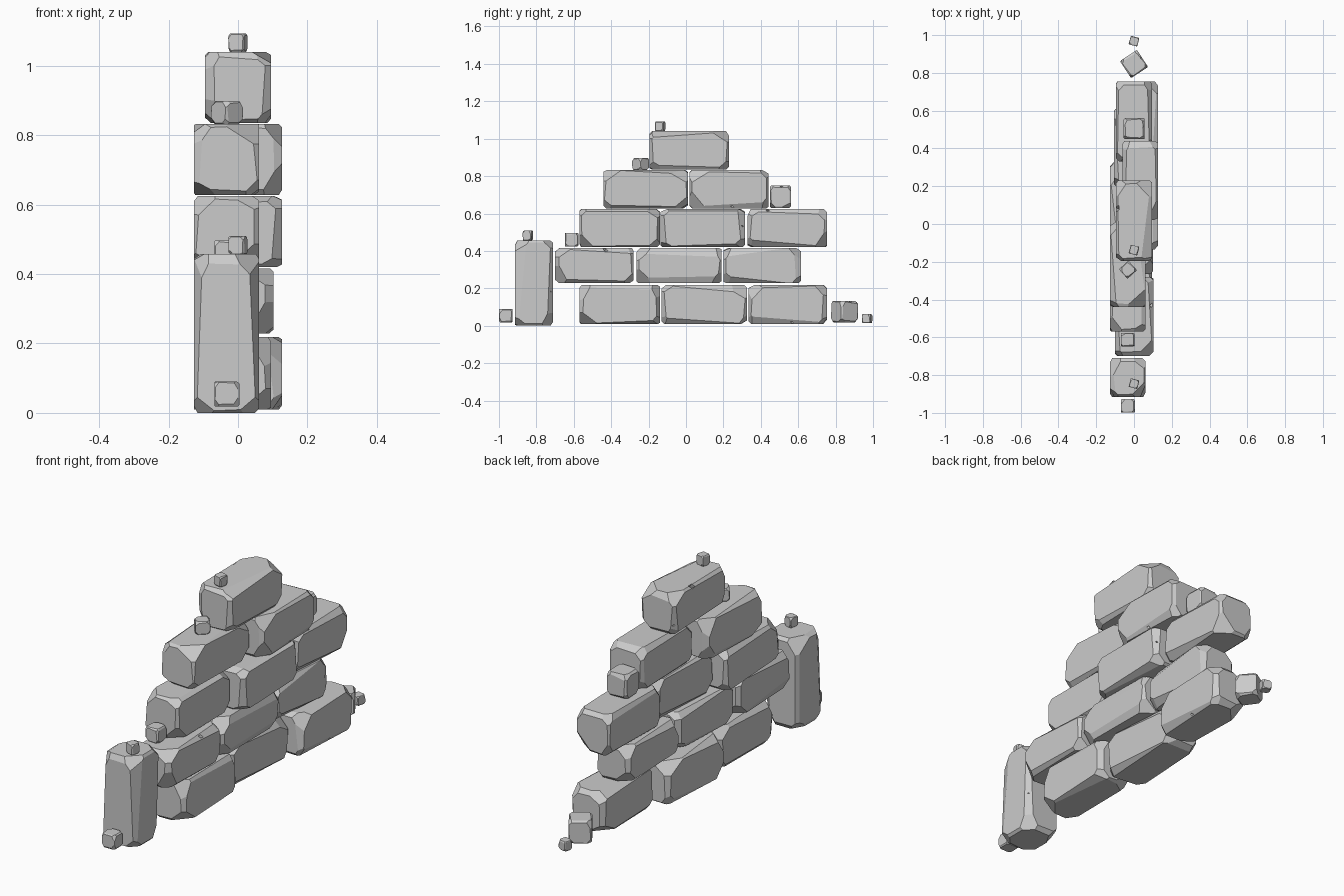
import bpy, bmesh, math, random
from mathutils import Vector, Matrix

if "Cube" in bpy.data.objects:
    bpy.data.objects.remove(bpy.data.objects["Cube"])

random.seed(7)
R = random.uniform


def slice_off(bm, point, normal):
    geom = bm.verts[:] + bm.edges[:] + bm.faces[:]
    res = bmesh.ops.bisect_plane(bm, geom=geom, dist=1e-5, plane_co=point,
                                 plane_no=normal, clear_outer=True)
    edges = [e for e in res['geom_cut'] if isinstance(e, bmesh.types.BMEdge) and e.is_boundary]
    if len(edges) > 2:
        bmesh.ops.contextual_create(bm, geom=edges)


def chip(obj, point, direction, width, depth, spin):
    # wedge-shaped nick, point and direction in the stone's local space
    d = Vector(direction).normalized()
    bm = bmesh.new()
    bmesh.ops.create_cone(bm, cap_ends=True, segments=4, radius1=width, radius2=0.002,
                          depth=depth * 2)
    rot = d.to_track_quat('-Z', 'Y').to_matrix().to_4x4() @ Matrix.Rotation(spin, 4, 'Z')
    # cone narrows toward the inside of the stone
    bm.transform(Matrix.Translation(Vector(point)) @ rot @ Matrix.Diagonal((1, 0.6, 1, 1)))
    me = bpy.data.meshes.new("chip")
    bm.to_mesh(me)
    bm.free()
    cutter = bpy.data.objects.new("chip_cutter", me)
    cutter.hide_render = True
    bpy.context.collection.objects.link(cutter)
    cutter.matrix_world = obj.matrix_world
    mod = obj.modifiers.new("chip", 'BOOLEAN')
    mod.operation, mod.solver, mod.object = 'DIFFERENCE', 'EXACT', cutter
    bpy.context.view_layer.update()
    result = bpy.data.meshes.new_from_object(
        obj.evaluated_get(bpy.context.evaluated_depsgraph_get()))
    obj.modifiers.clear()
    obj.data = result
    bpy.data.objects.remove(cutter)


def stone(name, x, y, z, wear=0.02, angle=0, chips=()):
    # chiselled block: a box with every edge and corner sliced unevenly
    lo, hi = Vector((x[0], y[0], z[0])), Vector((x[1], y[1], z[1]))
    half = (hi - lo) / 2
    bm = bmesh.new()
    bmesh.ops.create_cube(bm, size=2)
    bm.transform(Matrix.Diagonal((*half, 1)))
    for axis in range(3):
        a, b = (axis + 1) % 3, (axis + 2) % 3
        for sa in (-1, 1):
            for sb in (-1, 1):
                n, p = Vector((0, 0, 0)), Vector((0, 0, 0))
                n[a], n[b] = sa * R(0.35, 1), sb * R(0.35, 1)
                n[axis] = R(-0.06, 0.06)
                p[a], p[b] = sa * half[a], sb * half[b]
                n.normalize()
                slice_off(bm, p - n * wear * R(0.25, 0.65), n)
    for sx in (-1, 1):
        for sy in (-1, 1):
            for sz in (-1, 1):
                n = Vector((sx * R(0.5, 1), sy * R(0.4, 1), sz * R(0.4, 1))).normalized()
                p = Vector((sx * half.x, sy * half.y, sz * half.z))
                slice_off(bm, p - n * wear * R(1.1, 1.9), n)
    bmesh.ops.recalc_face_normals(bm, faces=bm.faces)
    me = bpy.data.meshes.new(name)
    bm.to_mesh(me)
    bm.free()
    obj = bpy.data.objects.new(name, me)
    bpy.context.collection.objects.link(obj)
    obj.location = (lo + hi) / 2
    obj.rotation_euler.z = math.radians(angle)
    bpy.context.view_layer.update()
    for f, d, width, depth, spin in chips:
        chip(obj, [f[i] * half[i] for i in range(3)], d, width, depth, spin)
    return obj


# Wall courses: name, x, y, z spans and nicks
# (nick: position as fraction of half size, outward direction, width, depth, spin)
C1, C2, C3, C4, C5 = (0.01, 0.218), (0.228, 0.416), (0.42, 0.625), (0.628, 0.832), (0.835, 1.04)
LEFT, MID, RIGHT = (-0.127, 0.06), (-0.095, 0.095), (-0.06, 0.126)
wall = [
    ("course1_front", MID, (-0.57, -0.14), C1, ()),
    ("course1_middle", LEFT, (-0.13, 0.325), C1, ()),
    ("course1_back", RIGHT, (0.335, 0.755), C1,
     [((1, 0.1, -1), (1, 0, -1), 0.028, 0.035, 0.4)]),
    ("course2_front", (-0.1, 0.102), (-0.70, -0.28), C2,
     [((1, 0.3, 1), (1, 0.5, 0.9), 0.045, 0.04, 0.9)]),
    ("course2_middle", (-0.09, 0.1), (-0.265, 0.19), C2, ()),
    ("course2_back", (-0.107, 0.08), (0.2, 0.615), C2, ()),
    ("course3_front", LEFT, (-0.57, -0.14), C3, ()),
    ("course3_middle", RIGHT, (-0.135, 0.315), C3,
     [((1, 1, 0.1), (1, 1, 0), 0.028, 0.03, 0.3)]),
    ("course3_back", MID, (0.33, 0.755), C3,
     [((1, -0.5, 1), (1, 0, 1), 0.03, 0.035, 0.2)]),
    ("course4_front", LEFT, (-0.44, 0.01), C4, ()),
    ("course4_back", RIGHT, (0.02, 0.44), C4,
     [((1, 0.08, -1), (1, 0, -1), 0.028, 0.035, 0.5)]),
    ("top_stone", MID, (-0.195, 0.23), C5,
     [((-1, 0.3, 1), (-1, 0.3, 1), 0.05, 0.045, 0.3),
      ((-1, 1, -0.5), (-1, 1, 0), 0.025, 0.03, 0)]),
    ("upright_stone", (-0.127, 0.06), (-0.915, -0.71), (0.0, 0.457),
     [((1, 1, -0.2), (1, 1, 0), 0.025, 0.025, 0.2)]),
]
for name, x, y, z, chips in wall:
    stone(name, x, y, z, 0.026, 0, chips)

# Loose rubble: name, centre x, y, size, base z, height, turn, nicks
nick = [((1, 0.1, 1), (1, 0, 1), 0.022, 0.03, 0.3)]
rubble = [
    ("rubble_front", -0.032, -0.963, 0.072, 0.018, 0.072, 0, ()),
    ("rubble_upright_top", 0.0, -0.845, 0.047, 0.457, 0.052, -15, ()),
    ("rubble_course2", -0.033, -0.612, 0.072, 0.425, 0.072, 0, ()),
    ("rubble_course4", -0.032, -0.242, 0.068, 0.832, 0.066, 42, ()),
    ("rubble_top", 0.0, -0.138, 0.047, 1.04, 0.052, -15, ()),
    ("rubble_course3", 0.0, 0.505, 0.112, 0.63, 0.12, 0, nick),
    ("rubble_back", 0.0, 0.847, 0.108, 0.018, 0.115, 33, nick),
    ("rubble_far_back", 0.0, 0.968, 0.047, 0.014, 0.048, -15, ()),
]
for name, x, y, s, z, h, turn, chips in rubble:
    stone(name, (x - s / 2, x + s / 2), (y - s / 2, y + s / 2), (z, z + h), s * 0.1, turn, chips)
